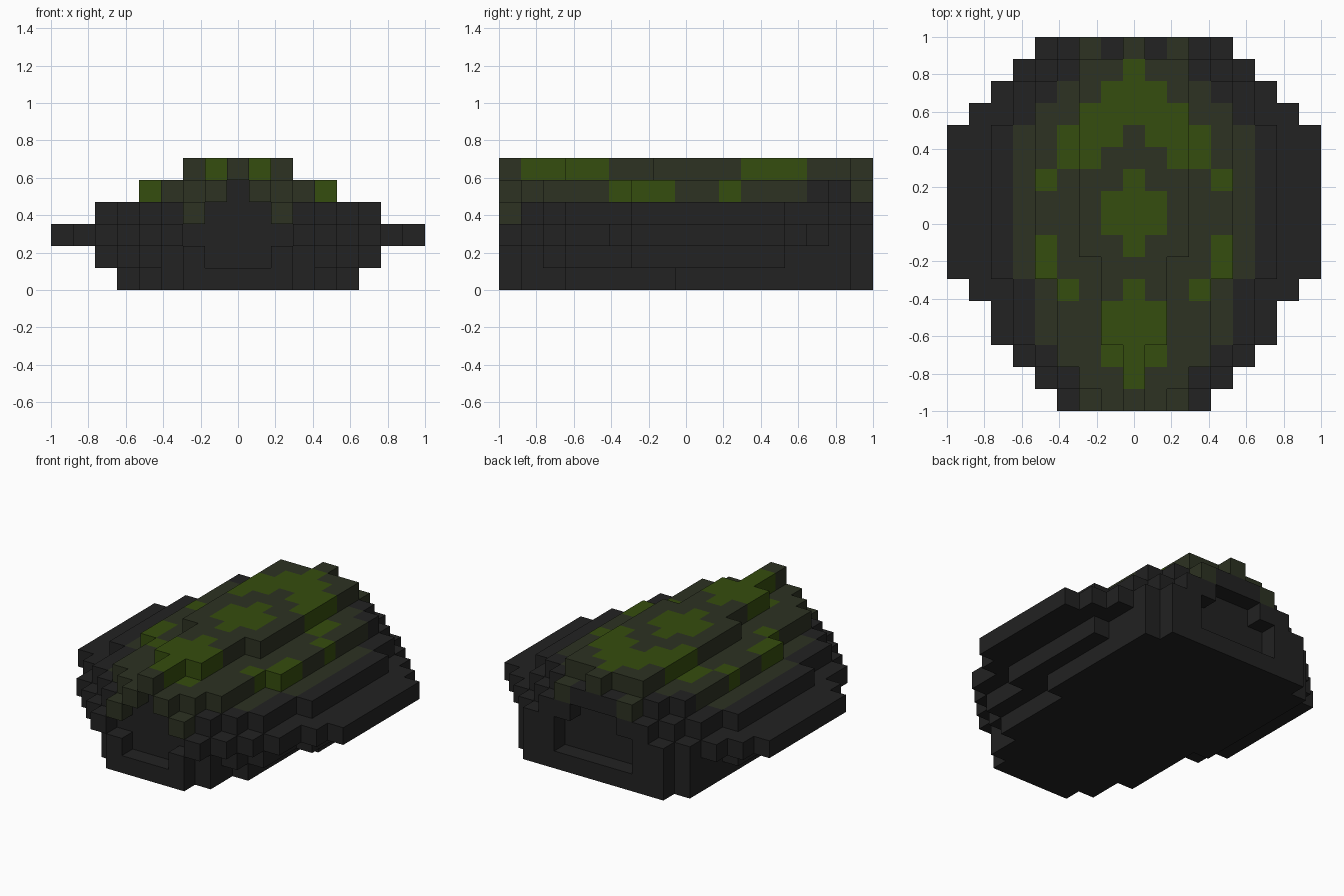
import bpy
import bmesh
from mathutils import Vector

default = bpy.data.objects.get("Cube")
if default:
    bpy.data.objects.remove(default, do_unlink=True)

N = 17              # blocks along the longest side
H = N // 2
S = 2.0 / N         # block size

# Half width in blocks of every row from front to back, one string per layer, bottom up
LAYERS = [
    "23344444555555554",
    "23455566666665554",
    "34566788888887654",
    "23455566666665543",
    "12333344444444432",
    "00011112222222220",
]
# Half width of the moss on each row, front to back
MOSS = "22344455555554322"
# Distance from the centre line of the bright blocks on each row
BRIGHT = ["", "0", "01", "01", "01", "03", "4", "04", "01", "01", "04", "23", "123",
          "012", "01", "0", ""]
# Half width of the hollows under the rim, by layer
FRONT_HOLLOW = {1: 1, 2: 2, 3: 1, 4: 0}
BACK_HOLLOW = {1: 2, 2: 2, 3: 1}


def material(name, rgb):
    mat = bpy.data.materials.new(name)
    mat.use_nodes = True
    mat.diffuse_color = (*rgb, 1)
    bsdf = mat.node_tree.nodes["Principled BSDF"]
    bsdf.inputs["Base Color"].default_value = (*rgb, 1)
    bsdf.inputs["Roughness"].default_value = 0.9
    return mat


MATERIALS = [
    material("charcoal", (0.016, 0.016, 0.016)),
    material("dark_moss", (0.026, 0.032, 0.016)),
    material("bright_moss", (0.036, 0.074, 0.0044)),
]


def filled(x, y, z):
    if not (0 <= z < len(LAYERS) and abs(y) <= H):
        return False
    hollow = {-H: FRONT_HOLLOW, H: BACK_HOLLOW}.get(y, {})
    return hollow.get(z, -1) < abs(x) <= int(LAYERS[z][y + H])


def colour(x, y, z):
    """Moss covers only the open top blocks of the upper layers."""
    ax = abs(x)
    if z < 3 or filled(x, y, z + 1) or ax > int(MOSS[y + H]):
        return 0
    if y == H and ax == 1:
        return 0
    return 2 if str(ax) in BRIGHT[y + H] else 1


DIRECTIONS = [(1, 0, 0), (-1, 0, 0), (0, 1, 0), (0, -1, 0), (0, 0, 1), (0, 0, -1)]


def build(name, layers):
    """Make the outer skin of the blocks in these layers."""
    bm = bmesh.new()
    for z in layers:
        for y in range(-H, H + 1):
            for x in range(-H, H + 1):
                if not filled(x, y, z):
                    continue
                centre = Vector((x, y, z + 0.5))
                for d in DIRECTIONS:
                    if filled(x + d[0], y + d[1], z + d[2]):
                        continue
                    n = Vector(d)
                    u = Vector((d[1], d[2], d[0]))
                    v = n.cross(u)
                    verts = [bm.verts.new((centre + (n + a * u + b * v) / 2) * S)
                             for a, b in ((-1, -1), (1, -1), (1, 1), (-1, 1))]
                    bm.faces.new(verts).material_index = colour(x, y, z)
    bmesh.ops.remove_doubles(bm, verts=bm.verts[:], dist=0.001)
    mesh = bpy.data.meshes.new(name)
    bm.to_mesh(mesh)
    bm.free()
    for mat in MATERIALS:
        mesh.materials.append(mat)
    obj = bpy.data.objects.new(name, mesh)
    bpy.context.collection.objects.link(obj)


# Dark stone base with its wide rim, then the mossy stepped crown
build("stone_base", range(0, 3))
build("mossy_crown", range(3, 6))
